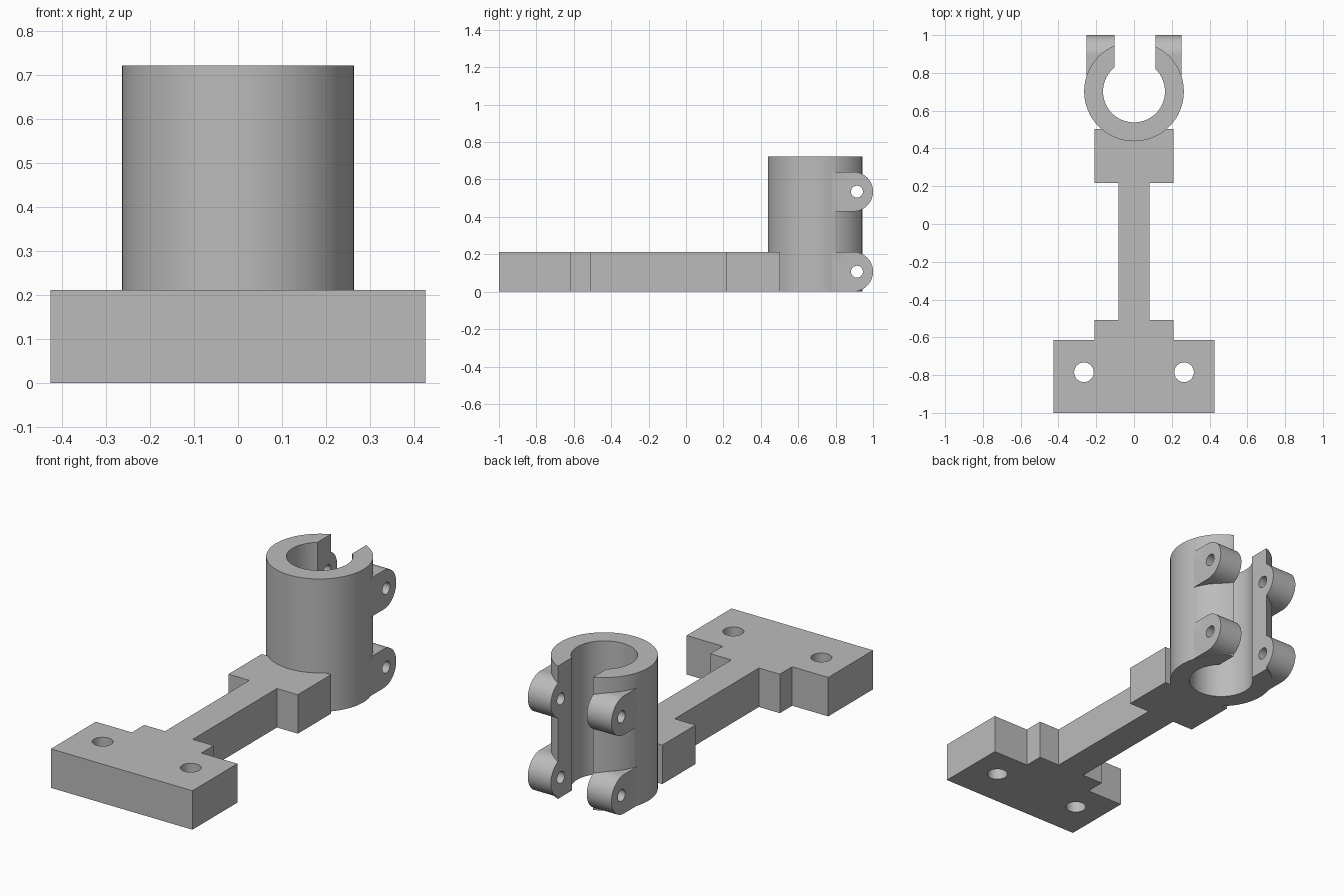
import bpy
import bmesh
from math import pi
from mathutils import Matrix, Vector

if "Cube" in bpy.data.objects:
    bpy.data.objects.remove(bpy.data.objects["Cube"], do_unlink=True)

grey = bpy.data.materials.new("plain_grey")
grey.use_nodes = True
colour = (0.5, 0.5, 0.5, 1)
grey.diffuse_color = colour
grey.node_tree.nodes["Principled BSDF"].inputs["Base Color"].default_value = colour

PLATE = 0.212                  # plate thickness
HEIGHT = 0.723                 # clamp height
CENTRE = Vector((0, 0.702, HEIGHT / 2))
LUG_R = 0.106
BOLT_Y = 0.914
BOLT_HEIGHTS = (0.107, 0.535)


def make(name, bm):
    bmesh.ops.recalc_face_normals(bm, faces=bm.faces)
    mesh = bpy.data.meshes.new(name)
    bm.to_mesh(mesh)
    bm.free()
    mesh.materials.append(grey)
    obj = bpy.data.objects.new(name, mesh)
    bpy.context.collection.objects.link(obj)
    return obj


def box(name, x0, x1, y0, y1, z0, z1):
    bm = bmesh.new()
    lo, hi = Vector((x0, y0, z0)), Vector((x1, y1, z1))
    place = Matrix.Translation((lo + hi) / 2) @ Matrix.Diagonal((*(hi - lo), 1))
    bmesh.ops.create_cube(bm, size=1, matrix=place)
    return make(name, bm)


def cylinder(name, radius, depth, centre, along_x=False, sides=64):
    bm = bmesh.new()
    turn = Matrix.Rotation(pi / 2 if along_x else 0, 4, "Y")
    bmesh.ops.create_cone(bm, cap_ends=True, segments=sides, radius1=radius,
                          radius2=radius, depth=depth,
                          matrix=Matrix.Translation(centre) @ turn)
    return make(name, bm)


def combine(target, tool, operation, keep=False):
    mod = target.modifiers.new(operation.lower(), "BOOLEAN")
    mod.operation = operation
    mod.solver = "EXACT"
    mod.object = tool
    bpy.context.view_layer.objects.active = target
    bpy.ops.object.modifier_apply(modifier=mod.name)
    if not keep:
        bpy.data.objects.remove(tool, do_unlink=True)


# Mounting plate: mirrored stepped outline, extruded upward
half = [(0.426, -1), (0.426, -0.614), (0.209, -0.614), (0.209, -0.508),
        (0.083, -0.508), (0.083, 0.216), (0.209, 0.216), (0.209, 0.502)]
outline = half + [(-x, y) for x, y in reversed(half)]
bm = bmesh.new()
base = bm.faces.new([bm.verts.new((x, y, 0)) for x, y in outline])
grown = bmesh.ops.extrude_face_region(bm, geom=[base])["geom"]
bmesh.ops.translate(bm, vec=(0, 0, PLATE),
                    verts=[v for v in grown if isinstance(v, bmesh.types.BMVert)])
plate = make("mounting_plate", bm)

# Screw holes and the seat for the clamp
for side in (-1, 1):
    combine(plate, cylinder("screw_cutter", 0.052, 1, (side * 0.265, -0.785, 0), sides=32),
            "DIFFERENCE")
combine(plate, cylinder("seat_cutter", 0.264, 2, CENTRE), "DIFFERENCE")

# Split tube clamp with four rounded bolt lugs
clamp = cylinder("split_clamp", 0.264, HEIGHT, CENTRE)
for z in BOLT_HEIGHTS:
    for x0, x1 in ((-0.252, -0.05), (0.05, 0.252)):
        lug = cylinder("lug", LUG_R, x1 - x0,
                       ((x0 + x1) / 2, 1 - LUG_R, z), True, 48)
        root = box("lug_root", x0, x1, 0.72, 1 - LUG_R, z - LUG_R, z + LUG_R)
        combine(lug, root, "UNION")
        combine(clamp, lug, "UNION")

# Bore, slot and bolt holes
combine(clamp, cylinder("bore_cutter", 0.164, 2, CENTRE), "DIFFERENCE")
combine(clamp, box("slot_cutter", -0.103, 0.113, CENTRE.y, 1.2, -1, 2), "DIFFERENCE")
for z in BOLT_HEIGHTS:
    combine(clamp, cylinder("bolt_cutter", 0.032, 1, (0, BOLT_Y, z), True, 32),
            "DIFFERENCE")

# Smooth round walls, crisp edges
bpy.ops.object.select_all(action="DESELECT")
for part in (plate, clamp):
    part.select_set(True)
bpy.context.view_layer.objects.active = clamp
bpy.ops.object.shade_smooth_by_angle(angle=pi / 6)
